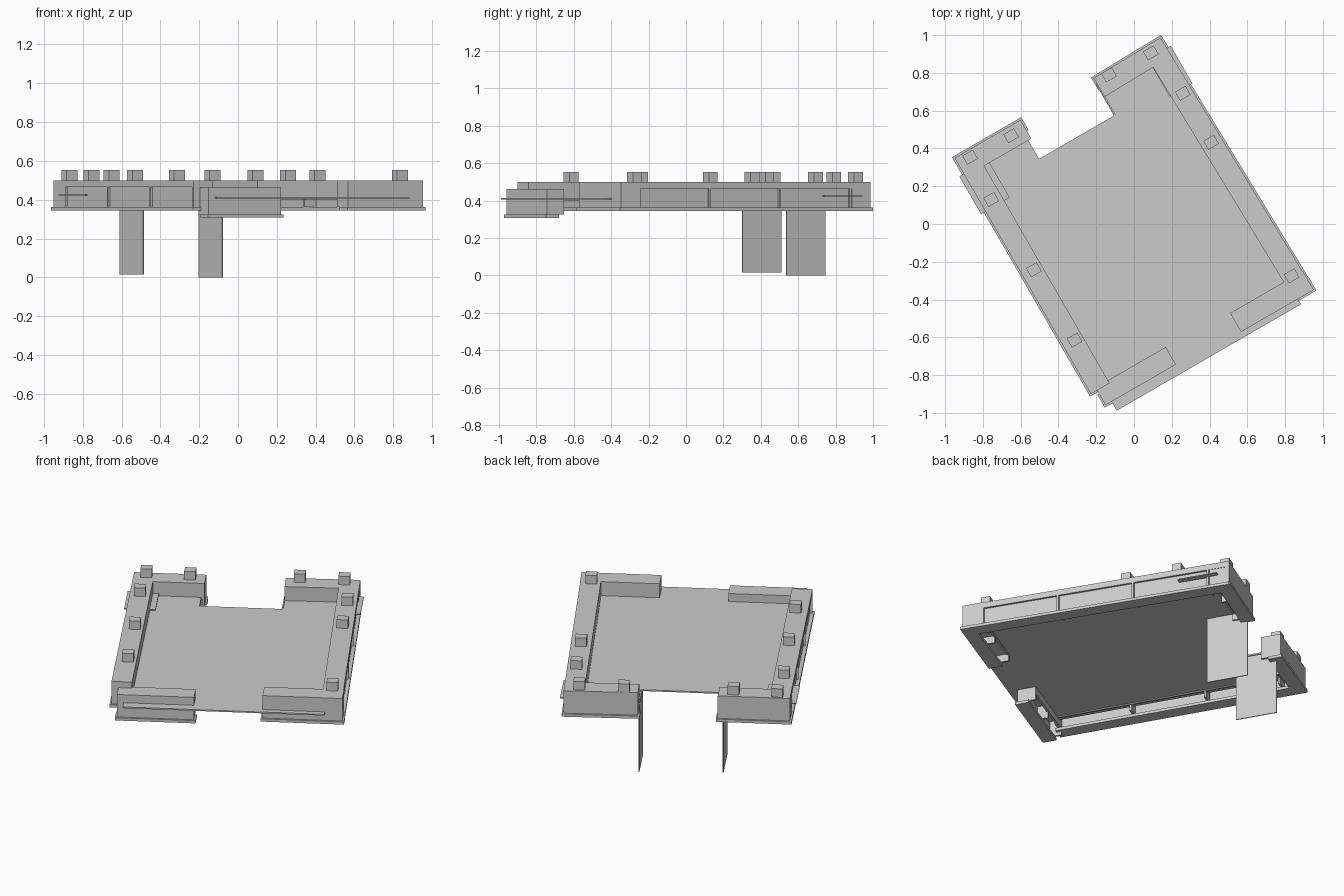
import bpy, bmesh
from math import radians
from mathutils import Matrix, Vector

cube = bpy.data.objects.get("Cube")
if cube:
    bpy.data.objects.remove(cube, do_unlink=True)

grey = bpy.data.materials.new("stone_grey")
grey.use_nodes = True
colour = (0.6, 0.6, 0.6, 1)
grey.diffuse_color = colour
grey.node_tree.nodes["Principled BSDF"].inputs["Base Color"].default_value = colour

TURN = Matrix.Rotation(radians(30), 4, 'Z')   # whole platform is turned
TOP, BAND, FLOOR, LOW, BASE = 0.5, 0.465, 0.41, 0.362, 0.345


def make(name, boxes, matrix=Matrix()):
    """Join boxes given as (x0, x1, y0, y1, z0, z1) into one object."""
    bm = bmesh.new()
    for x0, x1, y0, y1, z0, z1 in boxes:
        size = Matrix.Diagonal((x1 - x0, y1 - y0, z1 - z0, 1))
        centre = Vector((x0 + x1, y0 + y1, z0 + z1)) / 2
        bmesh.ops.create_cube(bm, size=1, matrix=TURN @ matrix @ Matrix.Translation(centre) @ size)
    mesh = bpy.data.meshes.new(name)
    bm.to_mesh(mesh)
    bm.free()
    mesh.materials.append(grey)
    obj = bpy.data.objects.new(name, mesh)
    bpy.context.collection.objects.link(obj)
    return obj


def wall(name, start, angle, length, ribs=(), recess=0.0, width=0.115, drop=0.0):
    """Channel wall running from start, with the courtyard on its left."""
    boxes = [
        (0, length, 0, width, BAND, TOP),                     # top band
        (0, length, recess, 0.04, LOW, BAND),                 # outer web
        (0, length, width - 0.012, width, FLOOR - 0.01, BAND),  # inner face
        (-0.01, length + 0.01, -0.01, 0.07, BASE, LOW),       # bottom flange
    ]
    for s in (0, length - 0.012):                             # end caps
        boxes.append((s, s + 0.012, 0, width, LOW, BAND))
    for s in ribs:                                            # stiffening ribs
        boxes.append((s - 0.006, s + 0.006, 0, width - 0.005, LOW, BAND))
    place = Matrix.Translation((*start, -drop)) @ Matrix.Rotation(radians(angle), 4, 'Z')
    make(name, boxes, place)


# Walls, counterclockwise round the courtyard
SIDE_RIBS = [0.112 + 0.44 * i for i in range(4)]
wall("right_side_wall", (-0.648, 0.775), -90, 1.44, SIDE_RIBS, 0.012)
wall("front_wall_right", (-0.61, -0.755), 0, 0.43, [0.21], width=0.107, drop=0.037)
wall("front_wall_left", (0.205, -0.778), 0, 0.445, [0.22])
wall("left_side_wall", (0.65, -0.772), 91.3, 1.55, SIDE_RIBS, 0.012)
wall("back_wall_left", (0.612, 0.785), 181.3, 0.412, [0.2])
wall("back_wall_right", (-0.245, 0.778), 180, 0.403, [0.2])

# Floor, notched at the back gate, with strips poking through the side walls
F0, F1 = FLOOR - 0.004, FLOOR + 0.004
make("floor", [
    (-0.573, 0.553, -0.81, 0.55, F0, F1),
    (-0.573, -0.263, 0.55, 0.7, F0, F1),
    (0.203, 0.553, 0.55, 0.7, F0, F1),
])
make("floor_strips", [
    (-0.675, -0.5, 0.45, 0.68, 0.422, 0.428),
    (0.5, 0.64, 0.49, 0.72, 0.422, 0.428),
])

# Thin plates hanging either side of the gate
for name, x, bottom in (("gate_plate_right", -0.272, 0.015), ("gate_plate_left", 0.198, 0.0)):
    make(name, [(x - 0.003, x + 0.003, 0.505, 0.745, bottom, FLOOR)])

# Small blocks on top of the walls
BLOCKS = [(0.28, 0.75), (0.53, 0.74), (0.57, 0.47), (0.57, 0.17), (0.585, -0.655),
          (-0.33, 0.73), (-0.575, 0.74), (-0.59, 0.49), (-0.58, 0.055), (-0.58, -0.375)]
for i, (x, y) in enumerate(BLOCKS):
    make(f"wall_block_{i + 1}", [(-0.032, 0.032, -0.027, 0.027, TOP - 0.005, 0.552)],
         Matrix.Translation((x, y, 0)))
